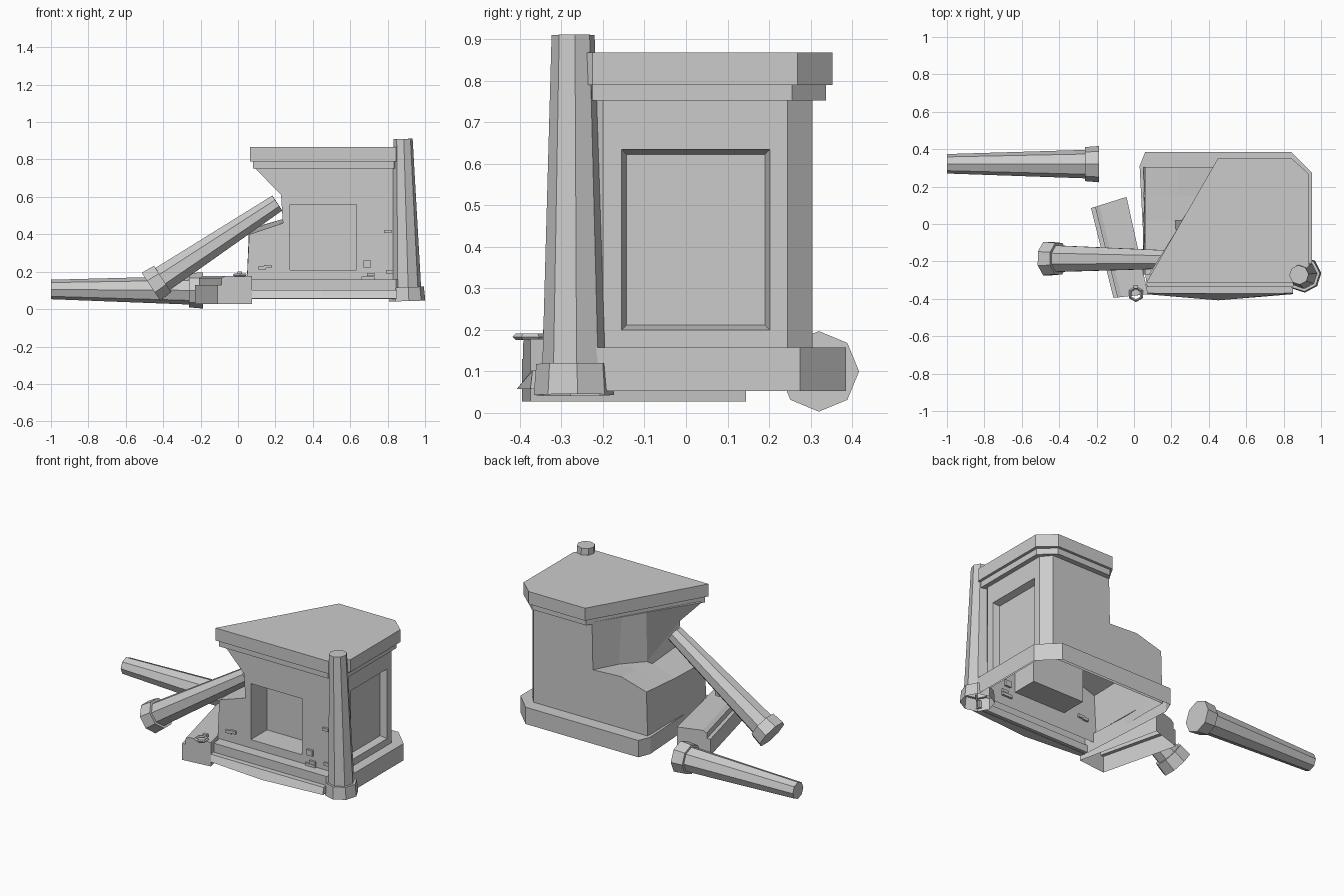
import bpy, bmesh, math
from mathutils import Vector, Matrix

if "Cube" in bpy.data.objects:
    bpy.data.objects.remove(bpy.data.objects["Cube"])


def make(name, verts, faces):
    me = bpy.data.meshes.new(name)
    me.from_pydata([tuple(v) for v in verts], [], faces)
    bm = bmesh.new()
    bm.from_mesh(me)
    bmesh.ops.recalc_face_normals(bm, faces=bm.faces)
    bm.to_mesh(me)
    bm.free()
    ob = bpy.data.objects.new(name, me)
    bpy.context.collection.objects.link(ob)
    return ob


def loft(name, rings, caps=(True, True)):
    """Join equal-length closed rings with quads, optionally capping the ends."""
    n, m = len(rings[0]), len(rings)
    faces = [(r*n + i, r*n + (i+1) % n, (r+1)*n + (i+1) % n, (r+1)*n + i)
             for r in range(m-1) for i in range(n)]
    if caps[0]:
        faces.append(tuple(range(n)))
    if caps[1]:
        faces.append(tuple(range((m-1)*n, m*n)))
    return make(name, [p for r in rings for p in r], faces)


def ring(plan, z):
    return [(x, y, z) for x, y in plan]


def prism(name, plan, z0, z1):
    return loft(name, [ring(plan, z0), ring(plan, z1)])


def box(name, c, s):
    ob = prism(name, [(-s[0]/2, -s[1]/2), (s[0]/2, -s[1]/2), (s[0]/2, s[1]/2), (-s[0]/2, s[1]/2)],
               -s[2]/2, s[2]/2)
    ob.location = c
    return ob


def open_below(ob, z):
    """Delete the faces lying below height z, leaving an open shell."""
    bm = bmesh.new()
    bm.from_mesh(ob.data)
    low = [f for f in bm.faces if f.calc_center_median().z < z]
    bmesh.ops.delete(bm, geom=low, context='FACES')
    bm.to_mesh(ob.data)
    bm.free()


def column(name, a, b, spin, foot_cap=True):
    """Tapered octagonal column with a flared foot, from foot a to top b."""
    a, b = Vector(a), Vector(b)
    d = b - a
    L = d.length
    prof = [(0, .097), (.075, .091), (.075, .076), (L, .052)]
    rings = [[(r*math.cos(spin + k*math.pi/4), r*math.sin(spin + k*math.pi/4), h)
              for k in range(8)] for h, r in prof]
    ob = loft(name, rings, (foot_cap, True))
    ob.matrix_world = Matrix.Translation(a) @ d.to_track_quat('Z', 'Y').to_matrix().to_4x4()
    return ob


# Columns: standing, leaning and fallen
column("standing_column", (.905, -.27, .043), (.882, -.272, .91), 0, False)
column("leaning_column", (-.465, -.185, .12), (.21, -.19, .567), math.pi/8)
column("fallen_column", (-.187, .32, .1), (-1, .322, .105), 0)

# Body: broken left side given by xz profiles running front to back
back, front = .305, -.27
slices = [
    (front, [(.045, .10), (.06, .40), (.24, .46), (.23, .61), (.08, .765)]),
    (.02, [(.05, .10), (.058, .41), (.22, .455), (.255, .46), (.26, .765)]),
    (.15, [(.055, .10), (.058, .42), (.235, .465), (.36, .465), (.34, .765)]),
    (back, [(.05, .10), (.06, .43), (.235, .48), (.43, .47), (.436, .765)]),
]
verts = [(x, y, z) for y, p in slices for x, z in p]
right = [(.84, front), (.89, -.2), (.89, .245), (.84, back)]
verts += ring(right, .10) + ring(right, .765)        # 20-23 low, 24-27 high
faces = [(s*5 + i, s*5 + i + 1, s*5 + i + 6, s*5 + i + 5) for s in range(3) for i in range(4)]
faces += [(20 + i, 21 + i, 25 + i, 24 + i) for i in range(3)]
faces += [(0, 1, 2, 3, 4, 24, 20), (15, 16, 17, 18, 19, 27, 23),
          (4, 9, 14, 19, 27, 26, 25, 24), (0, 5, 10, 15, 23, 22, 21, 20)]
body = make("broken_body", verts, faces)

# Recessed panels: deep niche in front, bevelled shallow panel on the right
front_cut = box("niche_cutter", (.455, front + .03, .385), (.355, .26, .35))


def rect_x(x, g):
    return [(x, -.155 + g, .2 + g), (x, .202 - g, .2 + g), (x, .202 - g, .635 - g), (x, -.155 + g, .635 - g)]


side_cut = loft("panel_cutter", [rect_x(.94, -.015), rect_x(.89, 0), rect_x(.85, .012)])
for c in (front_cut, side_cut):
    mod = body.modifiers.new("cut", 'BOOLEAN')
    mod.operation = 'DIFFERENCE'
    mod.solver = 'EXACT'
    mod.object = c
    c.hide_render = True
bpy.context.view_layer.objects.active = body
for mod in list(body.modifiers):
    bpy.ops.object.modifier_apply(modifier=mod.name)
for c in (front_cut, side_cut):
    bpy.data.objects.remove(c)
open_below(body, .101)

# Plinth skirt around the body, open inside
outer = [(.06, .385), (.84, .385), (.952, .275), (.952, -.235), (.845, -.338), (.07, -.338), (.03, .31)]
inner = [(.06, .305), (.84, .305), (.89, .245), (.89, -.2), (.84, -.27), (.06, -.27), (.05, .29)]
loft("plinth", [ring(outer, .053), ring(outer, .158), ring(inner, .158)], (False, False))

# Front step: straight upper edge, bowed lower edge
loft("front_step", [
    ring([(.06, -.375), (.45, -.408), (.85, -.375), (.85, -.32), (.06, -.32)], .057),
    ring([(.06, -.37), (.45, -.372), (.85, -.37), (.85, -.32), (.06, -.32)], .102)])

# Cornice and top slab, snapped off along a diagonal
prism("cornice", [(.455, .337), (.83, .337), (.918, .255), (.918, -.225), (.835, -.303), (.08, -.303)],
      .753, .792)
prism("top_slab", [(.45, .353), (.84, .353), (.935, .268), (.935, -.225), (.845, -.315), (.065, -.315)],
      .79, .868)

# Fallen moulding block lying at the left, with stepped long edge
prof = [(0, .028), (0, .13), (.022, .13), (.022, .165), (.045, .178), (.19, .178), (.19, .028)]


def block_ring(o, u):
    return [(o[0] + u[0]*t/.19, o[1] + u[1]*t/.19, z) for t, z in prof]


moulding = loft("fallen_moulding", [block_ring((-.11, -.395), (.185, .02)),
                                    block_ring((-.23, .085), (.19, .06))])
open_below(moulding, .04)

# Iron ring lying on the block
bpy.ops.mesh.primitive_torus_add(major_segments=6, minor_segments=4, major_radius=.035,
                                 minor_radius=.008, location=(.01, -.375, .183),
                                 rotation=(0, 0, math.pi/6))
bpy.context.object.name = "iron_ring"
box("ring_mount", (.01, -.335, .188), (.025, .02, .025))

# Loose bricks showing on the front wall
bricks = [(.16, .228), (.13, .222), (.69, .25), (.69, .232), (.71, .185), (.68, .165),
          (.71, .165), (.80, .415), (.81, .20)]
for i, (x, z) in enumerate(bricks):
    box("brick_%d" % i, (x, front, z), (.04, .025, .018))
